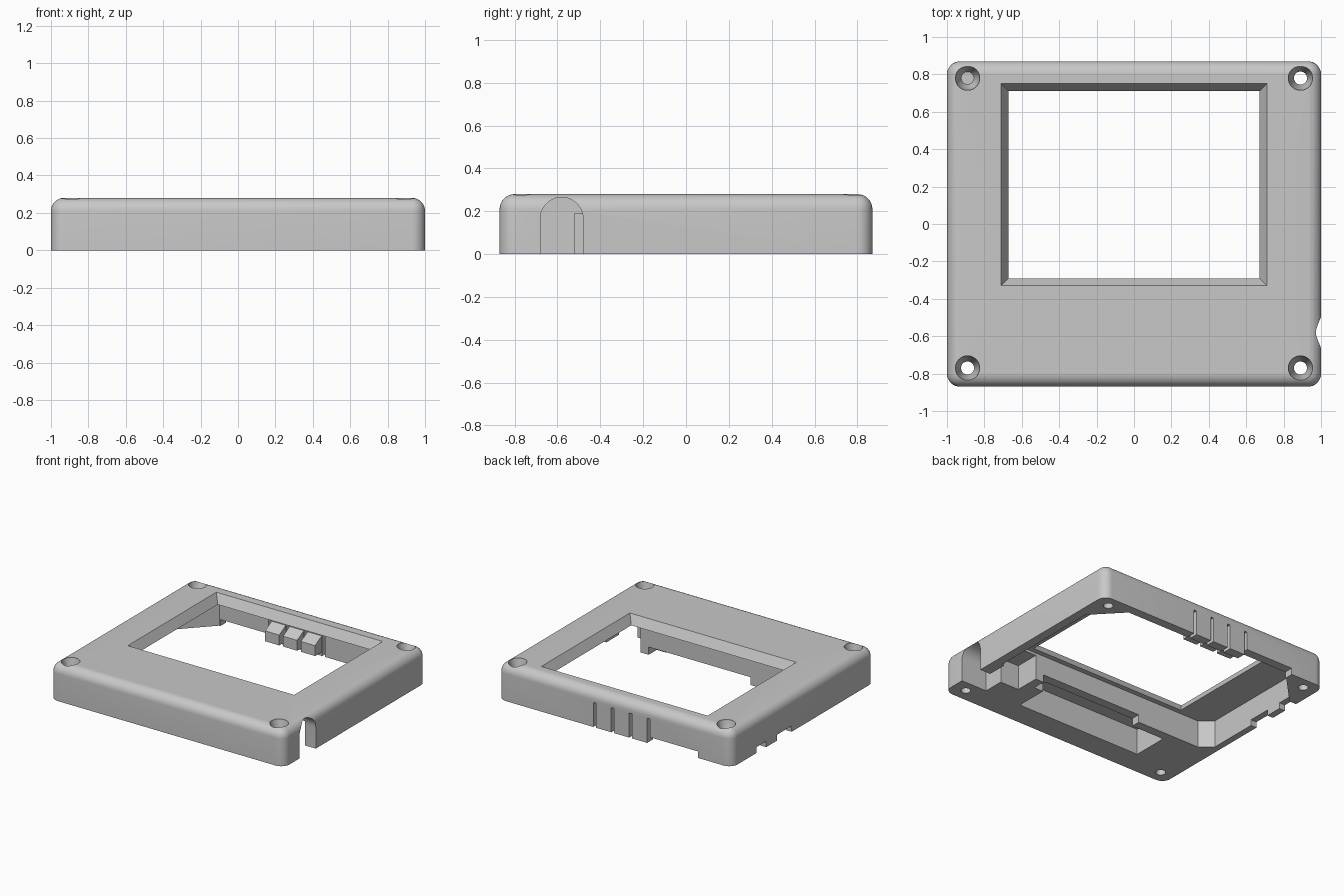
import bpy, bmesh, math

cube = bpy.data.objects.get("Cube")
if cube:
    bpy.data.objects.remove(cube, do_unlink=True)

grey = bpy.data.materials.new("plain_grey")
grey.use_nodes = True
grey.diffuse_color = (0.58, 0.58, 0.58, 1)
grey.node_tree.nodes["Principled BSDF"].inputs["Base Color"].default_value = (0.58, 0.58, 0.58, 1)


def hull(name, points):
    """Convex solid wrapped around a few points."""
    bm = bmesh.new()
    for p in points:
        bm.verts.new(p)
    bmesh.ops.convex_hull(bm, input=bm.verts)
    bmesh.ops.dissolve_limit(bm, angle_limit=0.01, verts=bm.verts, edges=bm.edges)
    bmesh.ops.recalc_face_normals(bm, faces=bm.faces)
    mesh = bpy.data.meshes.new(name)
    bm.to_mesh(mesh)
    bm.free()
    mesh.materials.append(grey)
    obj = bpy.data.objects.new(name, mesh)
    bpy.context.collection.objects.link(obj)
    return obj


def box(name, x0, x1, y0, y1, z0, z1):
    return hull(name, [(x, y, z) for x in (x0, x1) for y in (y0, y1) for z in (z0, z1)])


def ring(cx, cy, r, z, n=32):
    return [(cx + r * math.cos(math.tau * i / n), cy + r * math.sin(math.tau * i / n), z)
            for i in range(n)]


def rectangle(x, y0, y1, z):
    return [(-x, y0, z), (x, y0, z), (x, y1, z), (-x, y1, z)]


def activate(obj):
    bpy.ops.object.select_all(action="DESELECT")
    obj.select_set(True)
    bpy.context.view_layer.objects.active = obj


def carve(cutter):
    """Subtract a cutter from the case and discard it."""
    activate(case)
    mod = case.modifiers.new("cut", "BOOLEAN")
    mod.operation = "DIFFERENCE"
    mod.solver = "EXACT"
    mod.object = cutter
    bpy.ops.object.modifier_apply(modifier=mod.name)
    bpy.data.objects.remove(cutter, do_unlink=True)


# Case body: rounded on every edge except the underside
H = 0.28
LOW = -0.1
CEILING = 0.21
case = box("case", -1, 1, -0.87, 0.87, 0, H)
bm = bmesh.new()
bm.from_mesh(case.data)
edges = [e for e in bm.edges if any(v.co.z > 0.1 for v in e.verts)]
bmesh.ops.bevel(bm, geom=edges, offset=0.07, segments=8, profile=0.5, affect="EDGES")
bm.to_mesh(case.data)
bm.free()

# Main board cavity with chamfered corners
outline = [(-0.86, -0.33), (0.93, -0.33), (0.93, 0.58), (0.72, 0.80),
           (-0.72, 0.80), (-0.95, 0.56), (-0.95, -0.25)]
carve(hull("cavity", [(x, y, z) for x, y in outline for z in (LOW, CEILING)]))

# Bevelled display window, its slope continued through the top
carve(hull("window", rectangle(0.66, -0.28, 0.70, CEILING - 0.02)
           + rectangle(0.66, -0.28, 0.70, CEILING)
           + rectangle(0.71, -0.33, 0.75, H)
           + rectangle(0.71, -0.33, 0.75, H + 0.05)))

# Countersunk screw holes
for x in (-0.89, 0.89):
    for y in (-0.77, 0.78):
        carve(hull("screw_hole", ring(x, y, 0.035, LOW) + ring(x, y, 0.035, H + 0.1)))
        carve(hull("countersink", ring(x, y, 0.034, 0.20) + ring(x, y, 0.065, H - 0.01)
                   + ring(x, y, 0.065, H + 0.05)))

# Arched cable opening in the side wall
arch = [(-0.68, LOW), (-0.48, LOW)]
arch += [(-0.58 + 0.1 * math.cos(math.pi * i / 20), 0.165 + 0.1 * math.sin(math.pi * i / 20))
         for i in range(21)]
carve(hull("cable_arch", [(x, y, z) for y, z in arch for x in (0.78, 1.1)]))

# Underside recesses: cable passage, component bay, divider relief
carve(box("cable_passage", 0.62, 0.91, -0.52, -0.30, LOW, 0.19))
carve(box("component_bay", -0.60, 0.47, -0.68, -0.40, LOW, 0.20))
carve(box("divider_relief", -0.32, 0.55, -0.43, -0.29, LOW, 0.06))

# Raised lower edges of the back and side walls
carve(box("back_relief", -0.71, -0.29, 0.76, 1.0, LOW, 0.05))
for y0, y1 in ((0.45, 0.57), (0.14, 0.32)):
    carve(box("side_relief", -1.1, -0.90, y0, y1, LOW, 0.045))

# Slots that free three button tongues, and a wedge behind each tongue
slots = [0.17 - 0.153 * i for i in range(4)]
for x in slots:
    carve(box("slot", x - 0.012, x + 0.012, 0.74, 1.0, LOW, 0.19))
for i, x in enumerate(slots[1:]):
    profile = [(0.81, 0.03), (0.72, 0.03), (0.72, 0.11), (0.81, 0.16)]
    hull("button_wedge_%d" % (i + 1),
         [(px, y, z) for y, z in profile for px in (x + 0.016, x + 0.137)])

activate(case)
bpy.ops.object.shade_smooth_by_angle(angle=math.radians(25))
